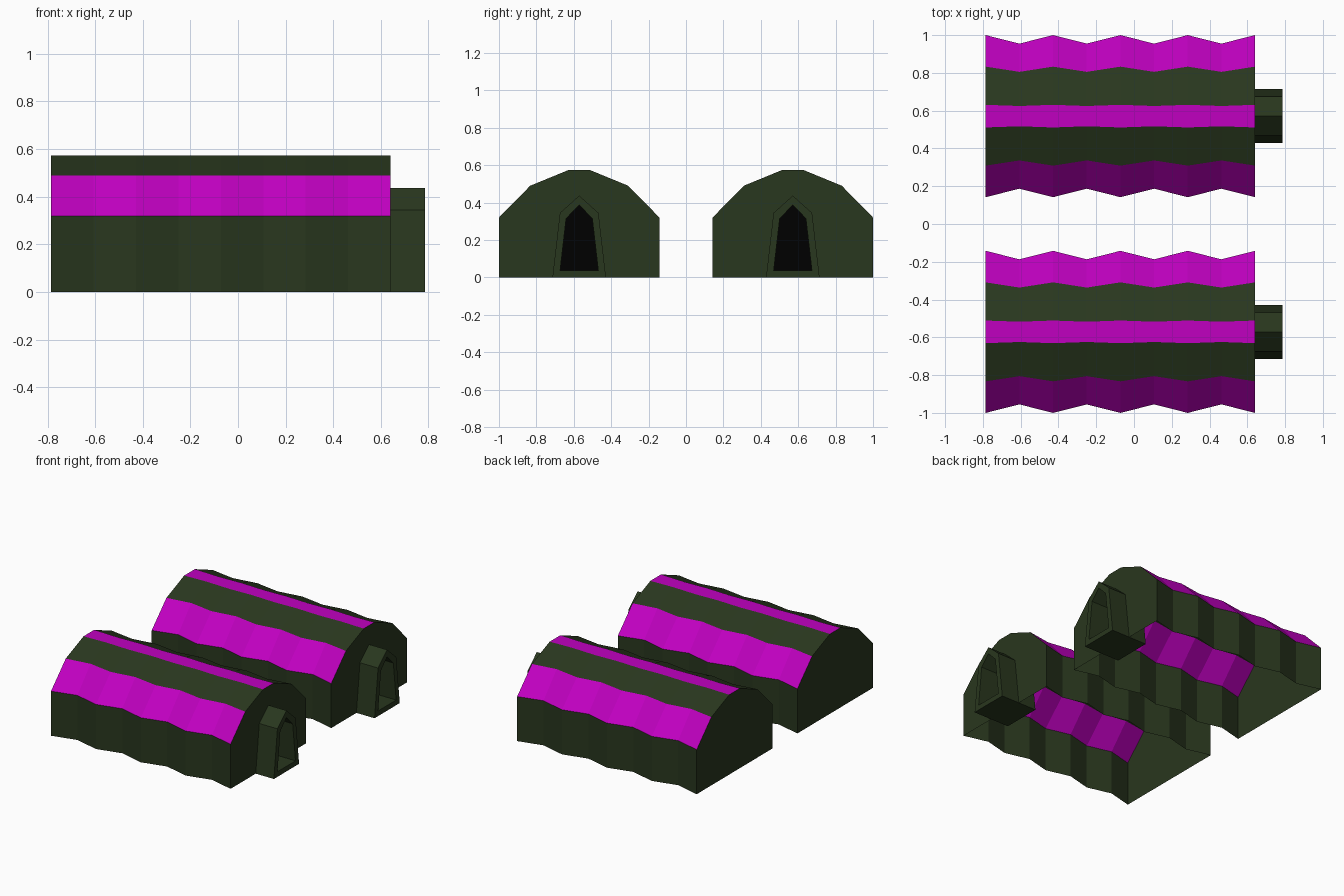
import bpy, bmesh

old = bpy.data.objects.get("Cube")
if old:
    bpy.data.objects.remove(old, do_unlink=True)


def material(name, rgb):
    m = bpy.data.materials.new(name)
    m.use_nodes = True
    m.diffuse_color = (*rgb, 1)
    bsdf = m.node_tree.nodes["Principled BSDF"]
    bsdf.inputs["Base Color"].default_value = (*rgb, 1)
    return m


GREEN = material("dark green canvas", (0.022, 0.038, 0.013))
MAGENTA = material("magenta canvas", (0.53, 0, 0.53))
BLACK = material("black doorway", (0, 0, 0))

BACK, FRONT = -0.785, 0.641
PORCH_START, PORCH_END = 0.497, 0.785
SEGMENTS = 8
CENTRE_Y = 0.571


def mirrored(half):
    """Full (y, z) outline from its +y half, listed from the ground up."""
    return half + [(-y, z) for y, z in reversed(half) if y > 0]


BODY = mirrored([(0.429, 0), (0.429, 0.32), (0.262, 0.49), (0.06, 0.573)])
PORCH = mirrored([(0.143, 0), (0.103, 0.345), (0, 0.437)])
DOORWAY = mirrored([(0.102, 0.037), (0.07, 0.315), (0, 0.387)])


def finish(bm, name, y, mats):
    bmesh.ops.recalc_face_normals(bm, faces=bm.faces)
    mesh = bpy.data.meshes.new(name)
    bm.to_mesh(mesh)
    bm.free()
    for m in mats:
        mesh.materials.append(m)
    obj = bpy.data.objects.new(name, mesh)
    obj.location.y = y
    bpy.context.collection.objects.link(obj)


def ring(bm, x, outline, scale=1):
    return [bm.verts.new((x, y * scale, z)) for y, z in outline]


def bridge(bm, a, b, closed=True):
    """Quads between two matching rows of points."""
    n = len(a)
    return [bm.faces.new((a[i], a[(i + 1) % n], b[(i + 1) % n], b[i]))
            for i in range(n if closed else n - 1)]


def tent_body(name, y):
    bm = bmesh.new()
    # Canvas sags inward on every second rib; the underside is open
    rings = [ring(bm, BACK + (FRONT - BACK) * i / SEGMENTS, BODY,
                  0.895 if i % 2 else 1) for i in range(SEGMENTS + 1)]
    for a, b in zip(rings, rings[1:]):
        # Odd strips of the outline are the magenta bands
        for i, face in enumerate(bridge(bm, a, b, closed=False)):
            face.material_index = i % 2
    # Back wall, and front wall cut around the porch
    bm.faces.new(rings[0])
    bm.faces.new(rings[-1] + ring(bm, FRONT, PORCH)[::-1])
    finish(bm, name, y, [GREEN, MAGENTA])


def porch(name, y):
    bm = bmesh.new()
    loops = [ring(bm, PORCH_START, PORCH), ring(bm, PORCH_END, PORCH),
             ring(bm, PORCH_END, DOORWAY),
             ring(bm, PORCH_START + 0.005, DOORWAY)]
    for a, b in zip(loops, loops[1:]):
        bridge(bm, a, b)
    bm.faces.new(loops[0])
    # Dark doorway at the back of the recess
    bm.faces.new(loops[-1]).material_index = 1
    finish(bm, name, y, [GREEN, BLACK])


for side, sign in (("front", -1), ("back", 1)):
    tent_body(side + "_tent_body", sign * CENTRE_Y)
    porch(side + "_tent_porch", sign * CENTRE_Y)
